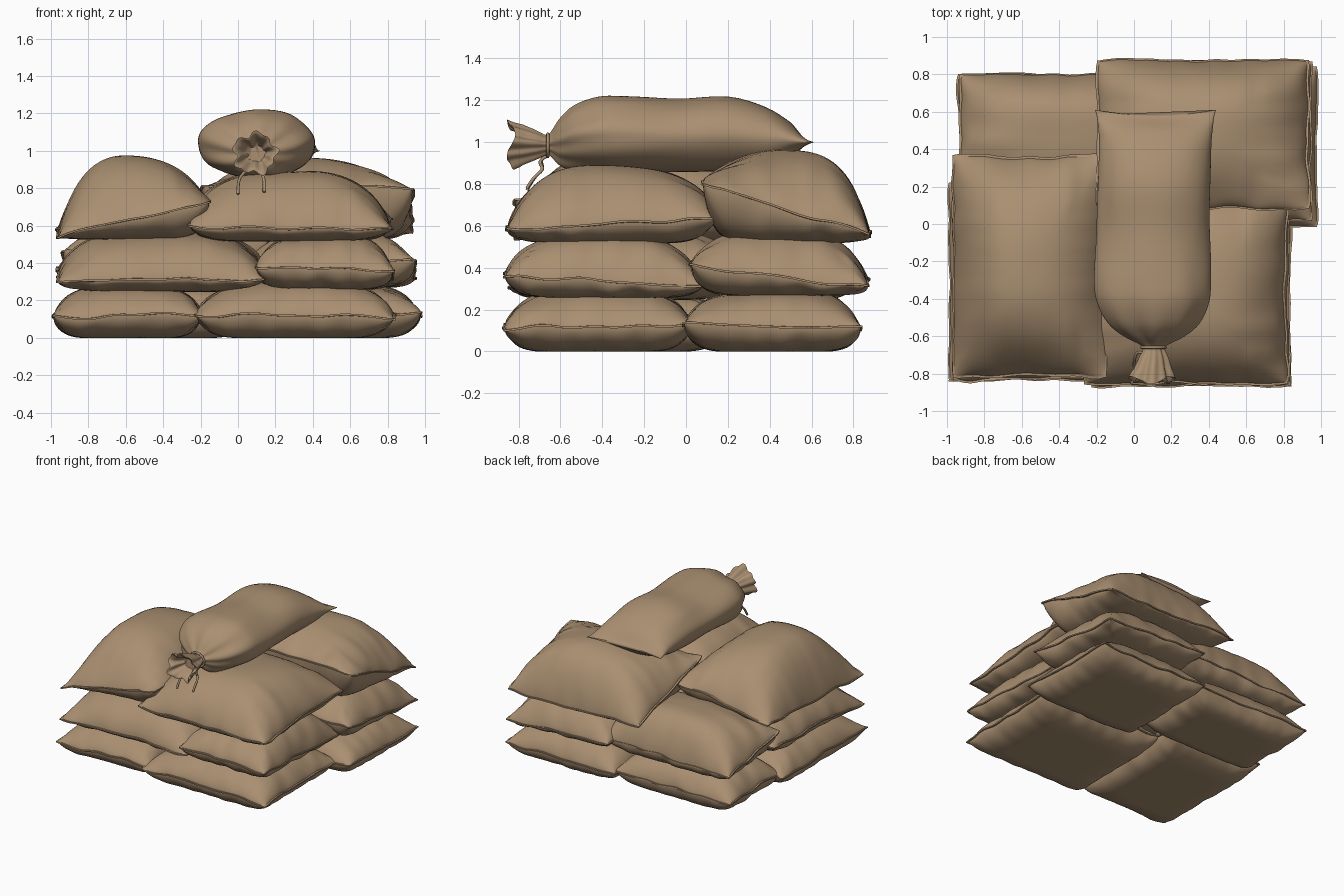
import bpy, bmesh, math
from mathutils import Vector, noise

if "Cube" in bpy.data.objects:
    bpy.data.objects.remove(bpy.data.objects["Cube"])

cloth = bpy.data.materials.new("tan_burlap")
cloth.diffuse_color = (0.40, 0.275, 0.165, 1)
cloth.use_nodes = True
cloth.node_tree.nodes["Principled BSDF"].inputs["Base Color"].default_value = cloth.diffuse_color


def finish(name, bm, angle=60):
    bmesh.ops.recalc_face_normals(bm, faces=bm.faces)
    me = bpy.data.meshes.new(name)
    bm.to_mesh(me)
    bm.free()
    me.materials.append(cloth)
    ob = bpy.data.objects.new(name, me)
    bpy.context.collection.objects.link(ob)
    bpy.context.view_layer.objects.active = ob
    ob.select_set(True)
    bpy.ops.object.shade_smooth_by_angle(angle=math.radians(angle))
    ob.select_set(False)


HEM = 1.022


def pillow(name, x, y, seam, bottom, top, p=3.2, power=0.72, seed=0):
    """Stuffed bag: seam = edge heights at (front-left, front-right, back-left, back-right)."""
    n = 46
    ps = [math.sin(math.pi / 2 * (2 * i / n - 1)) for i in range(n + 1)]
    ps = [-HEM] + ps + [HEM]            # extra ring is the sewn hem
    m = len(ps)
    cx, cy = sum(x) / 2, sum(y) / 2
    hx, hy = (x[1] - x[0]) / 2 / HEM, (y[1] - y[0]) / 2 / HEM
    bm = bmesh.new()
    grids = []
    for side in (1, -1):
        g = []
        for u in ps:
            row = []
            for v in ps:
                cu, cv = max(-1, min(1, u)), max(-1, min(1, v))
                e, w = (p, power) if side > 0 else (6, .58)
                t = max(0, (1 - abs(cu) ** e) * (1 - abs(cv) ** e)) ** w
                a, b = (cu + 1) / 2, (cv + 1) / 2
                s = (seam[0] * (1 - a) + seam[1] * a) * (1 - b) + (seam[2] * (1 - a) + seam[3] * a) * b
                # wavy hem, slightly drawn in between blunted corner ears
                blunt = 0.02 * (abs(cu) * abs(cv)) ** 14
                px = cx + hx * u * (1 - 0.03 * (1 - cv * cv) - blunt)
                py = cy + hy * v * (1 - 0.03 * (1 - cu * cu) - blunt)
                q = Vector((px, py, seed * 3.7))
                s += 0.022 * noise.noise(q * 5)
                edge = max(abs(cu), abs(cv)) ** 10
                px += 0.014 * edge * noise.noise(q * 7 + Vector((9, 0, 0)))
                py += 0.014 * edge * noise.noise(q * 7 + Vector((0, 9, 0)))
                z = s + ((top if side > 0 else bottom) - s) * t
                # soft dents, and pleats running in from the hem
                z += 0.02 * t * noise.noise(q * 2.6) if side > 0 else 0
                along = py if abs(cu) > abs(cv) else px
                z += side * 0.05 * t * (1 - t) * noise.noise(Vector((along * 10, seed, 0)))
                z += side * 0.005
                row.append(bm.verts.new((px, py, max(z, 0.0))))
            g.append(row)
        grids.append(g)
        for i in range(m - 1):
            for j in range(m - 1):
                bm.faces.new((g[i][j], g[i + 1][j], g[i + 1][j + 1], g[i][j + 1]))
    ring = [(i, 0) for i in range(m)] + [(m - 1, j) for j in range(1, m)]
    ring += [(i, m - 1) for i in range(m - 2, -1, -1)] + [(0, j) for j in range(m - 2, 0, -1)]
    A, B = grids
    for k, (i, j) in enumerate(ring):
        i2, j2 = ring[(k + 1) % len(ring)]
        bm.faces.new((A[i][j], A[i2][j2], B[i2][j2], B[i][j]))
    finish(name, bm)


# Bottom, middle and upper layers of flat bags
bags = [
    ("bottom_front_left", (-1, -.18), (-.85, .23), (.11, .12, .12, .14), 0, .275, 4),
    ("bottom_front_right", (-.24, .85), (-.88, .04), (.12, .11, .14, .13), 0, .285, 4.2),
    ("bottom_back_right", (.02, .99), (-.02, .85), (.13, .13, .12, .11), 0, .285, 4),
    ("bottom_back_left", (-.95, .08), (.14, .81), (.13, .14, .12, .12), 0, .285, 4),
    ("middle_front_left", (-.98, .16), (-.85, .30), (.31, .31, .38, .42), .25, .575, 3.4),
    ("middle_front_right", (.08, .84), (-.88, .09), (.39, .36, .33, .31), .26, .55, 3.8),
    ("middle_back_right", (.06, .96), (.01, .88), (.43, .41, .35, .31), .27, .57, 3.4),
    ("middle_back_left", (-.95, .18), (.17, .81), (.46, .54, .33, .36), .25, .63, 3.2),
    ("upper_front_left", (-.98, -.14), (-.83, .38), (.54, .73, .58, .72), .53, .965, 2.8, .85),
    ("upper_front_right", (-.28, .83), (-.87, .16), (.59, .58, .68, .64), .52, .885, 3.1),
    ("upper_back_right", (-.21, .95), (.07, .89), (.81, .80, .57, .55), .52, .95, 2.8),
]
for k, bag in enumerate(bags):
    pillow(bag[0] + "_bag", *bag[1:], seed=k + 1)


# Tied bag on top: sections (y, centre x, centre z, half width, half height, pleat depth)
secs = [
    (.61, .115, 1.0, .325, .006, 0), (.58, .115, 1.0, .315, .025, 0),
    (.50, .115, 1.01, .305, .085, 0), (.38, .115, 1.02, .30, .15, 0),
    (.20, .113, 1.035, .30, .18, 0), (-.05, .108, 1.03, .305, .172, 0),
    (-.30, .105, 1.035, .315, .185, .005), (-.42, .105, 1.035, .30, .182, .02),
    (-.53, .105, 1.02, .24, .155, .05), (-.60, .105, 1.0, .155, .11, .09),
    (-.645, .105, .99, .07, .055, .12), (-.67, .105, .985, .055, .045, .12),
    (-.72, .103, .985, .075, .065, .14), (-.835, .09, .985, .115, .105, .16),
    (-.83, .09, .985, .102, .092, .16), (-.70, .10, .985, .03, .025, .1),
]


def spline(i, f):
    a, b, c, d = (secs[max(0, min(len(secs) - 1, i + k))] for k in (-1, 0, 1, 2))
    return [q + .5 * f * (r - p + f * (2 * p - 5 * q + 4 * r - s + f * (3 * (q - r) + s - p)))
            for p, q, r, s in zip(a, b, c, d)]


bm = bmesh.new()
rows = []
for i in range(len(secs) - 1):
    for f in (0, .25, .5, .75):
        y, cx, cz, w, h, pl = spline(i, f) if i < 12 else [
            q + (r - q) * f for q, r in zip(secs[i], secs[i + 1])]
        row = []
        for k in range(96):
            a = math.tau * k / 96
            c, s = math.cos(a), math.sin(a)
            r = 1 + pl * (.5 * math.sin(9 * a) + .6 * math.sin(5 * a + 1))
            r += .05 * noise.noise(Vector((c * 1.5, s * 1.5, y * 3))) * (y < .5)
            dy = .02 * math.sin(3 * a) if y < -.8 else 0
            if y > .5:                      # sewn end sags between its ears
                dy = -.03 * (1 - c * c) * (y - .5) / .11
            row.append(bm.verts.new((cx + w * r * c, y + dy, cz + max(h, .005) * r * s)))
        rows.append(row)
for r0, r1 in zip(rows, rows[1:]):
    for k in range(96):
        bm.faces.new((r0[k], r0[(k + 1) % 96], r1[(k + 1) % 96], r1[k]))
bm.faces.new(rows[0])
bm.faces.new(rows[-1])
finish("tied_top_bag", bm)


# String round the neck with two loose ends
def string(name, pts, closed=False):
    cu = bpy.data.curves.new(name, 'CURVE')
    cu.dimensions = '3D'
    cu.bevel_depth, cu.bevel_resolution, cu.resolution_u = .008, 2, 6
    cu.use_fill_caps = True
    sp = cu.splines.new('NURBS')
    sp.points.add(len(pts) - 1)
    for q, c in zip(sp.points, pts):
        q.co = (*c, 1)
    sp.order_u, sp.use_endpoint_u, sp.use_cyclic_u = 4, not closed, closed
    cu.materials.append(cloth)
    bpy.context.collection.objects.link(bpy.data.objects.new(name, cu))


string("neck_string", [(.105 + .066 * math.cos(k * math.tau / 12), -.66,
                        .985 + .056 * math.sin(k * math.tau / 12)) for k in range(12)], True)
string("string_end_left", [(.10, -.67, .93), (.07, -.70, .92), (.03, -.68, .88), (.01, -.69, .86), (.0, -.73, .83), (0, -.76, .77)])
string("string_end_right", [(.11, -.67, .93), (.13, -.71, .91), (.12, -.68, .88), (.14, -.69, .86), (.14, -.73, .83), (.14, -.76, .78)])
